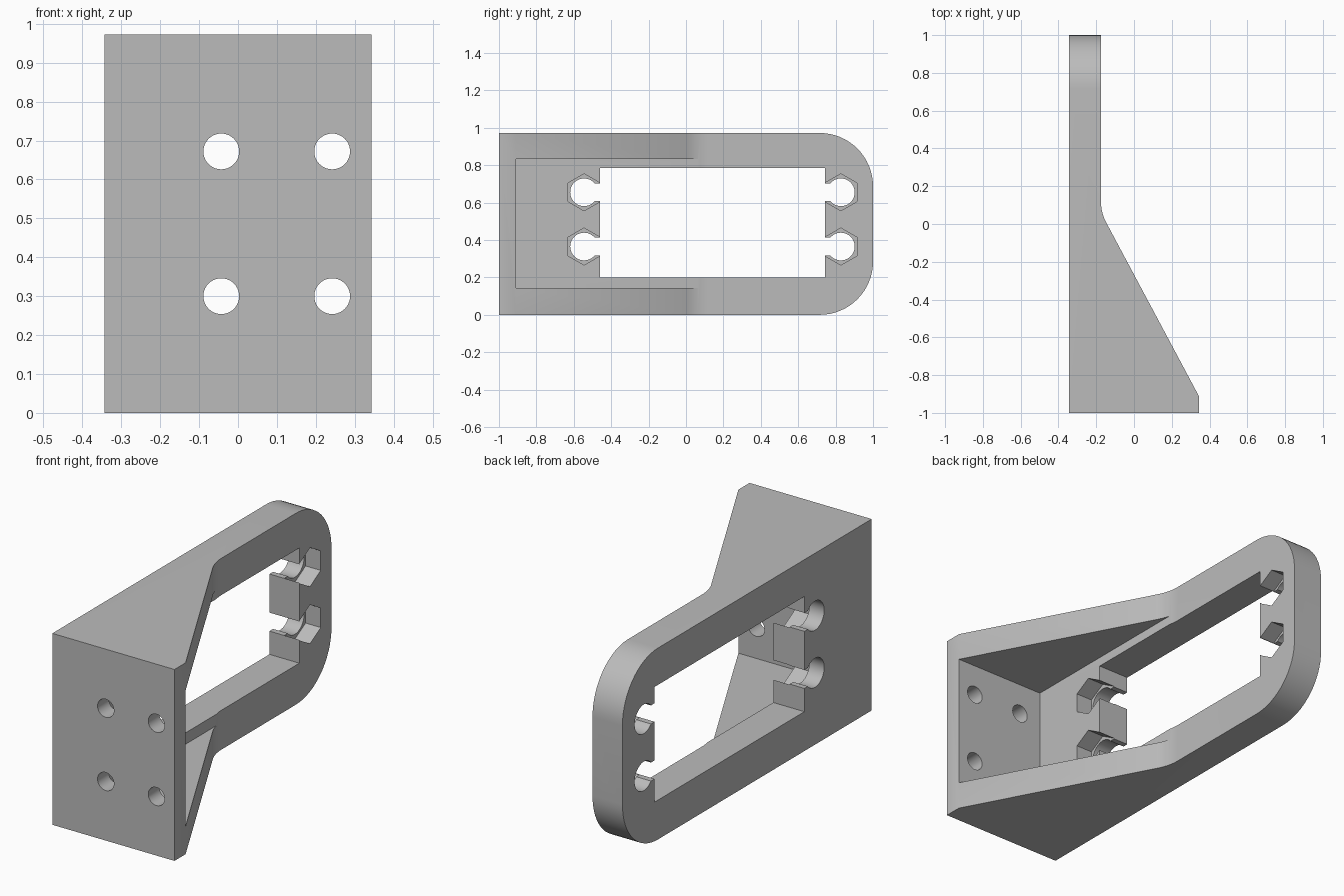
import bpy, bmesh, math
from mathutils import Vector

default = bpy.data.objects.get("Cube")
if default:
    bpy.data.objects.remove(default, do_unlink=True)

grey = bpy.data.materials.new("plain_grey")
grey.use_nodes = True
colour = (0.5, 0.5, 0.5, 1)
grey.diffuse_color = colour
grey.node_tree.nodes["Principled BSDF"].inputs["Base Color"].default_value = colour

BACK, PLATE, FRONT = -0.343, -0.175, 0.343   # x of plate back, plate face, bracket tip
HEIGHT = 0.972


def prism(name, points, offset):
    """Extrude a closed 3D outline along offset."""
    bm = bmesh.new()
    face = bm.faces.new([bm.verts.new(p) for p in points])
    extruded = bmesh.ops.extrude_face_region(bm, geom=[face])
    bmesh.ops.translate(bm, vec=offset,
                        verts=[v for v in extruded["geom"] if isinstance(v, bmesh.types.BMVert)])
    bmesh.ops.recalc_face_normals(bm, faces=bm.faces)
    mesh = bpy.data.meshes.new(name)
    bm.to_mesh(mesh)
    bm.free()
    obj = bpy.data.objects.new(name, mesh)
    bpy.context.collection.objects.link(obj)
    mesh.materials.append(grey)
    return obj


def box(name, x, y, z):
    corners = [(x[0], y[0], z[0]), (x[0], y[1], z[0]), (x[0], y[1], z[1]), (x[0], y[0], z[1])]
    return prism(name, corners, (x[1] - x[0], 0, 0))


def arc(cx, cy, r, start, end, steps):
    angles = [math.radians(start + (end - start) * i / steps) for i in range(steps + 1)]
    return [(cx + r * math.cos(a), cy + r * math.sin(a)) for a in angles]


def ring(cx, cy, r, sides, turn=0):
    return arc(cx, cy, r, turn, turn + 360, sides)[:-1]


def combine(target, tool, operation="DIFFERENCE"):
    mod = target.modifiers.new("cut", "BOOLEAN")
    mod.operation = operation
    mod.solver = "EXACT"
    mod.object = tool
    bpy.context.view_layer.objects.active = target
    bpy.ops.object.modifier_apply(modifier=mod.name)
    bpy.data.objects.remove(tool, do_unlink=True)


# Bracket plan: thin plate, filleted into a sloping gusset
slope = math.degrees(math.atan2(0.518, 0.971))
radius = 0.24
plan = [(BACK, -1), (FRONT, -1), (FRONT, -0.91)]
plan += arc(PLATE + radius, 0.12, radius, 180 + slope, 180, 8)
plan += [(PLATE, 1), (BACK, 1)]
bracket = prism("bracket", [(x, y, 0) for x, y in plan], (0, 0, HEIGHT))

# Rounded far end
r = 0.285
side = [(-1.1, -0.1), (1 - r, -0.1), (1 - r, 0)]
side = [(-1.1, 0)] + arc(1 - r, r, r, -90, 0, 16)
side += arc(1 - r, HEIGHT - r, r, 0, 90, 16) + [(-1.1, HEIGHT)]
combine(bracket, prism("rounded_outline", [(-0.5, y, z) for y, z in side], (1, 0, 0)), "INTERSECT")

# Pocket between the gussets, and the window through the plate
combine(bracket, box("pocket", (PLATE + 0.006, 0.6), (-0.91, 0.2), (0.142, 0.832)))
combine(bracket, box("window", (-0.5, 0.6), (-0.46, 0.742), (0.2, 0.785)))

# Bolt holes with hexagonal nut recesses, opening into the window
for y, inward in ((-0.545, 1), (0.828, -1)):
    for z in (0.365, 0.655):
        hole = ring(y, z, 0.074, 40)
        combine(bracket, prism("bolt_hole", [(-0.5, a, b) for a, b in hole], (0.6, 0, 0)))
        nut = ring(y, z, 0.099, 6, 30)
        combine(bracket, prism("nut_recess", [(-0.26, a, b) for a, b in nut], (0.3, 0, 0)))
        ends = sorted((y, y + inward * 0.12))
        combine(bracket, box("slot", (-0.5, 0.1), ends, (z - 0.047, z + 0.047)))

# Mounting holes in the front wall
for x in (-0.043, 0.242):
    for z in (0.3, 0.672):
        hole = ring(x, z, 0.046, 40)
        combine(bracket, prism("mounting_hole", [(a, -1.1, b) for a, b in hole], (0, 0.3, 0)))

bpy.ops.object.select_all(action="DESELECT")
bracket.select_set(True)
bpy.context.view_layer.objects.active = bracket
bpy.ops.object.shade_smooth_by_angle(angle=math.radians(30))
